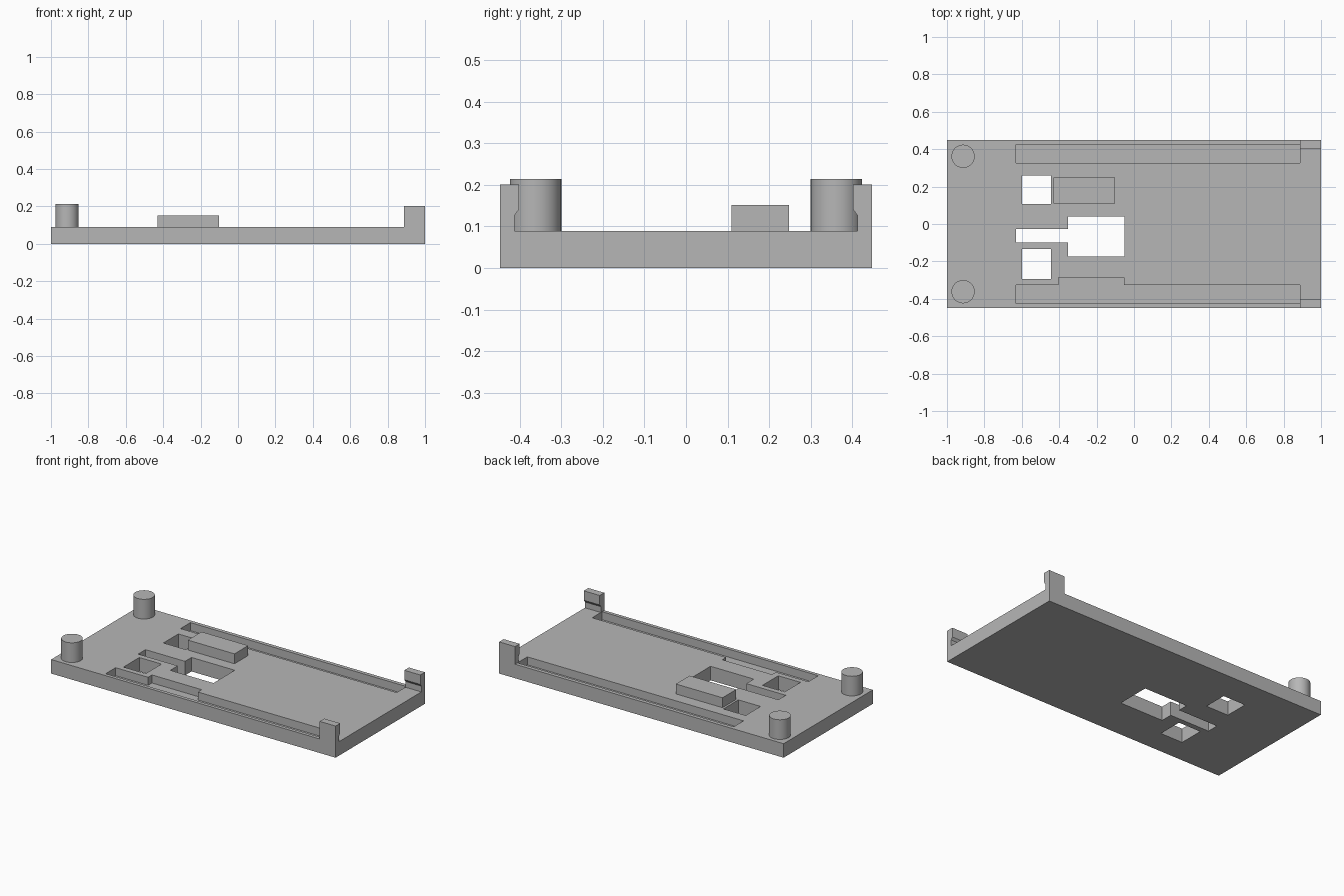
import bpy
import bmesh
from mathutils import Vector

cube = bpy.data.objects.get("Cube")
if cube:
    bpy.data.objects.remove(cube, do_unlink=True)

GREY = (0.47, 0.47, 0.47, 1.0)
mat = bpy.data.materials.new("plain grey")
mat.use_nodes = True
mat.diffuse_color = GREY
mat.node_tree.nodes["Principled BSDF"].inputs["Base Color"].default_value = GREY

W = 0.448       # half depth of the plate
TOP = 0.089     # plate top
FLOOR = 0.038   # groove floor


def prism(name, points, direction):
    """Closed solid: a flat outline swept along a direction."""
    bm = bmesh.new()
    face = bm.faces.new([bm.verts.new(p) for p in points])
    swept = bmesh.ops.extrude_face_region(bm, geom=[face], use_keep_orig=True)
    verts = [v for v in swept["geom"] if isinstance(v, bmesh.types.BMVert)]
    bmesh.ops.translate(bm, verts=verts, vec=Vector(direction))
    bmesh.ops.recalc_face_normals(bm, faces=bm.faces)
    mesh = bpy.data.meshes.new(name)
    bm.to_mesh(mesh)
    bm.free()
    mesh.materials.append(mat)
    obj = bpy.data.objects.new(name, mesh)
    bpy.context.collection.objects.link(obj)
    return obj


def upright(name, outline, z0, z1):
    return prism(name, [(x, y, z0) for x, y in outline], (0, 0, z1 - z0))


def rect(x0, x1, y0, y1):
    return [(x0, y0), (x1, y0), (x1, y1), (x0, y1)]


def cut(target, outline, z0):
    """Cut an outline down from above the plate to z0."""
    cutter = upright("cutter", outline, z0, TOP + 0.1)
    cutter.hide_render = True
    mod = target.modifiers.new("cut", "BOOLEAN")
    mod.operation = "DIFFERENCE"
    mod.solver = "EXACT"
    mod.object = cutter
    bpy.context.view_layer.objects.active = target
    bpy.ops.object.modifier_apply(modifier=mod.name)
    bpy.data.objects.remove(cutter, do_unlink=True)


# Base plate
plate = upright("base_plate", rect(-1, 1, -W, W), 0, TOP)

# Blind grooves along both long sides; the front one has a wider pocket
cut(plate, rect(-0.632, 0.888, 0.325, 0.424), FLOOR)
cut(plate, [(-0.632, -0.426), (0.888, -0.426), (0.888, -0.326), (-0.054, -0.326),
            (-0.054, -0.287), (-0.404, -0.287), (-0.404, -0.326), (-0.632, -0.326)], FLOOR)

# Through openings: two square windows and a stepped one between them
cut(plate, rect(-0.6, -0.444, 0.108, 0.258), -0.1)
cut(plate, rect(-0.6, -0.444, -0.293, -0.134), -0.1)
cut(plate, [(-0.632, -0.1), (-0.354, -0.1), (-0.354, -0.175), (-0.05, -0.175),
            (-0.05, 0.039), (-0.354, 0.039), (-0.354, -0.026), (-0.632, -0.026)], -0.1)

# Raised block
upright("raised_block", rect(-0.43, -0.102, 0.11, 0.248), TOP, 0.152)

for side, label in ((-1, "front"), (1, "back")):
    # Round locating post
    bpy.ops.mesh.primitive_cylinder_add(vertices=48, radius=0.062, depth=0.214 - TOP,
                                        location=(-0.914, side * 0.362, (0.214 + TOP) / 2))
    post = bpy.context.object
    post.name = label + "_post"
    post.data.materials.append(mat)
    bpy.ops.object.shade_smooth_by_angle()

    # Corner clip with a small chamfered hook
    profile = [(W, TOP), (W, 0.201), (0.402, 0.201), (0.402, 0.141), (0.413, 0.126), (0.413, TOP)]
    prism(label + "_clip", [(0.888, side * y, z) for y, z in profile], (0.112, 0, 0))
